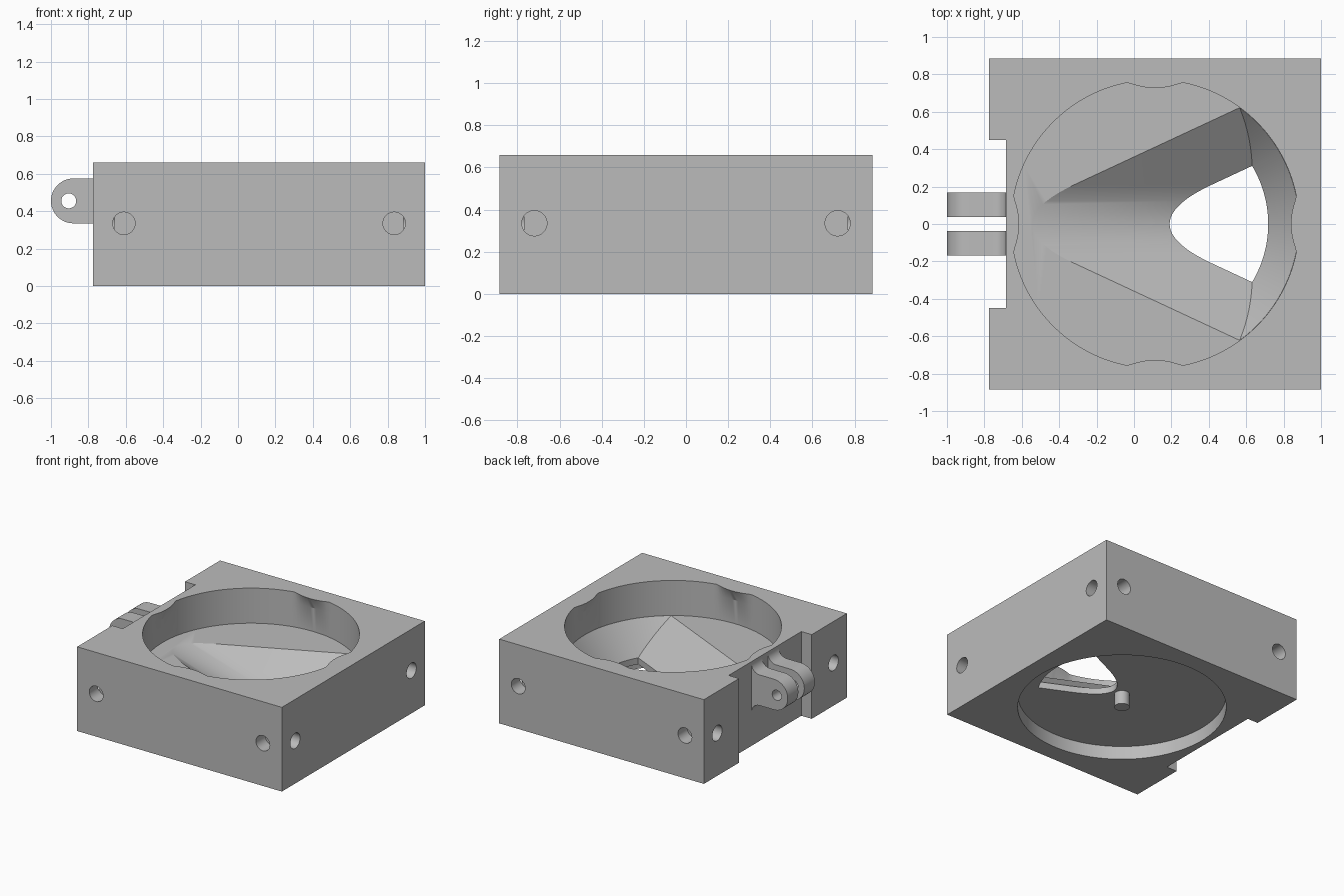
import bpy, bmesh, math
from math import sin, cos, pi
from mathutils import Matrix, Vector

cube = bpy.data.objects.get("Cube")
if cube:
    bpy.data.objects.remove(cube, do_unlink=True)

grey = bpy.data.materials.new("plain grey")
grey.use_nodes = True
GREY = (0.5, 0.5, 0.5, 1)
grey.diffuse_color = GREY
grey.node_tree.nodes["Principled BSDF"].inputs["Base Color"].default_value = GREY

CX = 0.1125                 # centre of the block and its bore
TOP, FLOOR, LIP, RECESS = 0.66, 0.385, 0.155, 0.105


def loft(name, rings):
    """Solid skinned through rings of equal point count."""
    bm = bmesh.new()
    vs = [[bm.verts.new(p) for p in ring] for ring in rings]
    n = len(vs[0])
    for a, b in zip(vs, vs[1:]):
        for i in range(n):
            j = (i + 1) % n
            bm.faces.new((a[i], a[j], b[j], b[i]))
    bm.faces.new(vs[0])
    bm.faces.new(vs[-1])
    bmesh.ops.recalc_face_normals(bm, faces=bm.faces)
    mesh = bpy.data.meshes.new(name)
    bm.to_mesh(mesh)
    bm.free()
    mesh.materials.append(grey)
    obj = bpy.data.objects.new(name, mesh)
    bpy.context.collection.objects.link(obj)
    return obj


def circle(r, z, n=128, x=CX):
    return [(x + r * cos(2 * pi * i / n), r * sin(2 * pi * i / n), z) for i in range(n)]


def rod(name, start, direction, r, length, n=32):
    rot = Vector(direction).to_track_quat('Z', 'Y').to_matrix().to_4x4()
    obj = loft(name, [circle(r, 0, n, 0), circle(r, length, n, 0)])
    obj.data.transform(Matrix.Translation(start) @ rot)
    return obj


def boolean(obj, tool, operation='DIFFERENCE'):
    tool.hide_render = True
    mod = obj.modifiers.new("cut", 'BOOLEAN')
    mod.object, mod.operation, mod.solver = tool, operation, 'EXACT'
    bpy.ops.object.select_all(action='DESELECT')
    bpy.context.view_layer.objects.active = obj
    obj.select_set(True)
    bpy.ops.object.modifier_apply(modifier=mod.name)
    bpy.data.objects.remove(tool, do_unlink=True)


def smooth(obj):
    bpy.ops.object.select_all(action='DESELECT')
    bpy.context.view_layer.objects.active = obj
    obj.select_set(True)
    bpy.ops.object.shade_smooth_by_angle(angle=math.radians(25))


# Block with a full-height notch in its right side
half = [(-0.685, 0.45), (-0.775, 0.45), (-0.775, 0.885), (1, 0.885)]
outline = half + [(x, -y) for x, y in reversed(half)]
block = loft("block", [[(x, y, z) for x, y in outline] for z in (0, TOP)])


# Upper bore with four shallow inward bumps at its rim
def bumpy_ring(bump, z, n=192):
    pts = []
    for i in range(n):
        t = 2 * pi * i / n
        a = (t + pi / 4) % (pi / 2) - pi / 4
        d, r = 1.092, 0.77
        q = bump ** 2 - (d * sin(a)) ** 2
        if q > 0:
            r = min(r, d * cos(a) - q ** 0.5)
        pts.append((CX + r * cos(t), r * sin(t), z))
    return pts


boolean(block, loft("bore", [bumpy_ring(0.1, FLOOR), bumpy_ring(0.1, 0.57),
                             bumpy_ring(0.365, TOP), bumpy_ring(0.365, TOP + 0.1)]))

# Round recess underneath
boolean(block, loft("recess", [circle(0.745, -0.1), circle(0.745, RECESS)]))


# V-shaped chute: rounded trough cut off by a cone
def vee(apex, z, k=2.146, yt=0.21):
    ys = [yt * i / 12 for i in range(-12, 13)]
    pts = [(apex + k * (y * y / yt + yt) / 2, y, z) for y in ys]
    end = 1.5
    return [(end, -(end - apex) / k, z)] + pts + [(end, (end - apex) / k, z)]


over = FLOOR + 0.015
low, high = -0.035, -0.77
higher = low + (high - low) * (over - LIP) / (FLOOR - LIP)
chute = loft("chute", [vee(low, 0.05), vee(low, LIP), vee(higher, over)])
cone = loft("cone", [circle(0.605, 0.04), circle(0.605, LIP),
                     circle(0.769, FLOOR), circle(0.769, over + 0.01)])
boolean(chute, cone, 'INTERSECT')
boolean(block, chute)

# Blind screw holes near every vertical corner
for s in (-1, 1):
    for x in (-0.61, 0.835):
        boolean(block, rod("hole", (x, s * 0.985, 0.335), (0, -s, 0), 0.06, 0.215))
    for x, d in ((1.1, -1), (-0.875, 1)):
        boolean(block, rod("hole", (x, s * 0.72, 0.335), (d, 0, 0), 0.06, 0.215))
smooth(block)

# Centre pin under the floor
smooth(rod("centre_pin", (CX, 0, 0), (0, 0, 1), 0.055, RECESS + 0.02))

# Hinge lugs: rounded nose, flared root, pin hole
ZC, R, F, WALL = 0.455, 0.12, 0.07, -0.685
nose = [(-0.88 - R * sin(a), ZC + R * cos(a)) for a in (pi * i / 24 for i in range(25))]
flare = [(WALL - F + F * sin(a), R + F - F * cos(a)) for a in (pi / 2 * i / 8 for i in range(9))]
profile = nose + [(x, ZC - h) for x, h in flare] + [(x, ZC + h) for x, h in reversed(flare)]
for name, y0, y1 in (("hinge_lug_back", 0.037, 0.168), ("hinge_lug_front", -0.168, -0.037)):
    lug = loft(name, [[(x, y, z) for x, z in profile] for y in (y0, y1)])
    boolean(lug, rod("pin_hole", (-0.905, y0 - 0.1, ZC), (0, 1, 0), 0.04, 0.4))
    smooth(lug)
